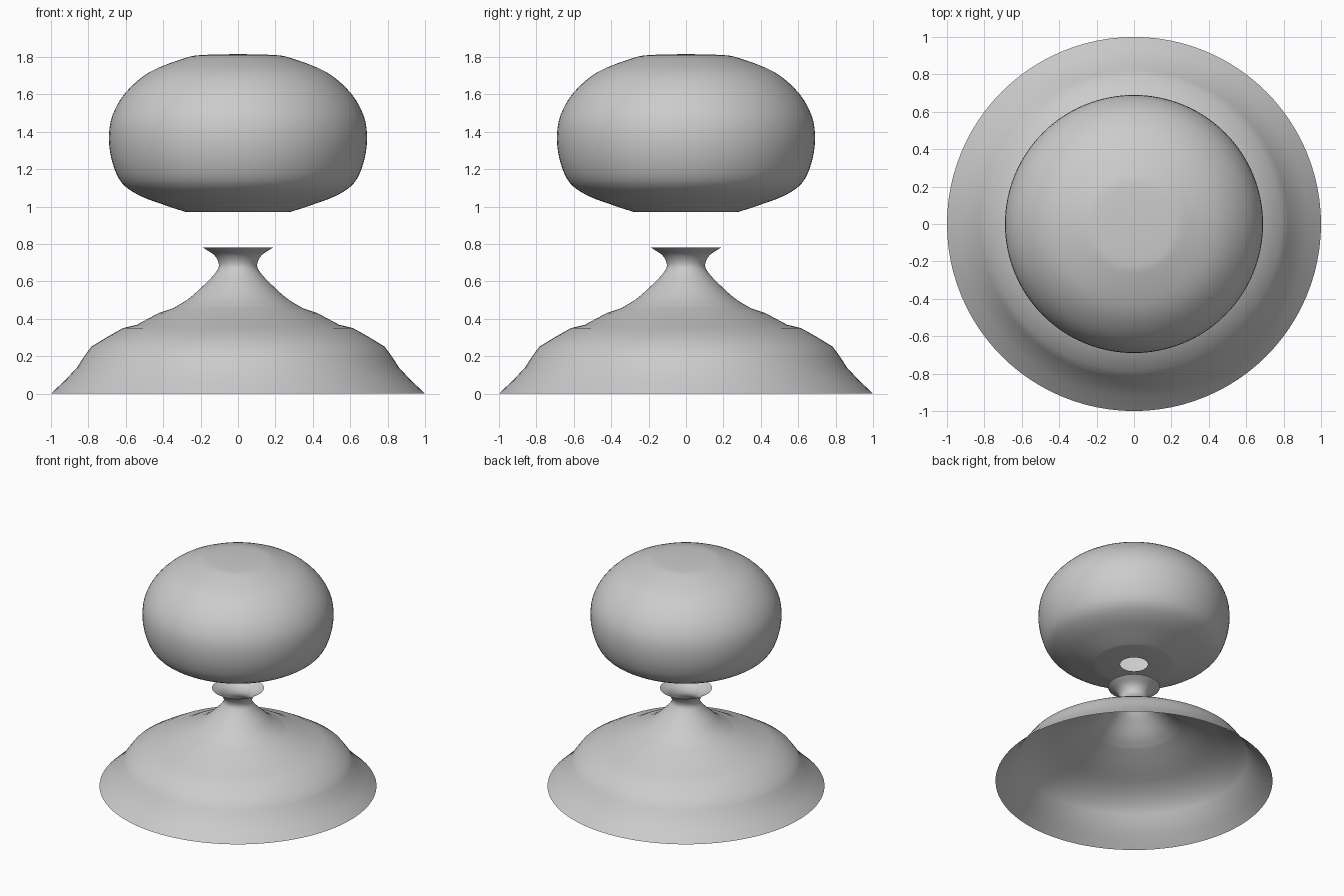
import bpy, bmesh, math
from mathutils import Vector

if "Cube" in bpy.data.objects:
    bpy.data.objects.remove(bpy.data.objects["Cube"])


def smooth_path(pts, steps):
    """Catmull-Rom curve through (radius, height) points."""
    p = [Vector(q) for q in pts]
    p = [2 * p[0] - p[1]] + p + [2 * p[-1] - p[-2]]
    out = []
    for i in range(1, len(p) - 2):
        a, b, c, d = p[i - 1:i + 3]
        for s in range(steps):
            t = s / steps
            out.append(0.5 * (2 * b + (c - a) * t + (2 * a - 5 * b + 4 * c - d) * t * t
                              + (3 * b - a - 3 * c + d) * t ** 3))
    out.append(p[-2])
    return [(max(v.x, 0.0), v.y) for v in out]


def lathe(name, profile, segments=96):
    """Revolve an open profile around z, bottom to top."""
    bm = bmesh.new()
    verts = [bm.verts.new((r, 0, z)) for r, z in profile]
    edges = [bm.edges.new(e) for e in zip(verts, verts[1:])]
    bmesh.ops.spin(bm, geom=verts + edges, cent=(0, 0, 0), axis=(0, 0, 1),
                   angle=math.tau, steps=segments, use_merge=True)
    bmesh.ops.remove_doubles(bm, verts=bm.verts, dist=1e-4)
    bmesh.ops.recalc_face_normals(bm, faces=bm.faces)
    # outward normals: the widest face must point away from the axis
    wide = max(bm.faces, key=lambda f: f.calc_center_median().xy.length)
    if wide.normal.xy.dot(wide.calc_center_median().xy) < 0:
        bmesh.ops.reverse_faces(bm, faces=bm.faces)
    for f in bm.faces:
        f.smooth = True
    mesh = bpy.data.meshes.new(name)
    bm.to_mesh(mesh)
    bm.free()
    obj = bpy.data.objects.new(name, mesh)
    bpy.context.collection.objects.link(obj)
    return obj


# Flared skirt (faceted profile) running into a smooth waisted neck, open at both ends
skirt = [(1.0, 0.0), (0.925, 0.07), (0.86, 0.14), (0.825, 0.195), (0.785, 0.25),
         (0.70, 0.302), (0.615, 0.35), (0.54, 0.368), (0.425, 0.43)]
neck = [(0.345, 0.457), (0.26, 0.51), (0.18, 0.582), (0.125, 0.64),
        (0.102, 0.685), (0.125, 0.738), (0.187, 0.78)]
lathe("base", skirt + smooth_path(neck, 4))

# Floating rounded head with a flat underside and a small hole
underside = [(0.10, 0.97), (0.275, 0.97)]
dome = [(0.29, 0.974), (0.39, 1.007), (0.525, 1.058), (0.62, 1.125), (0.67, 1.23),
        (0.69, 1.36), (0.672, 1.485), (0.60, 1.61), (0.47, 1.72),
        (0.285, 1.793), (0.19, 1.81), (0.0, 1.815)]
lathe("head", underside + smooth_path(dome, 4))
